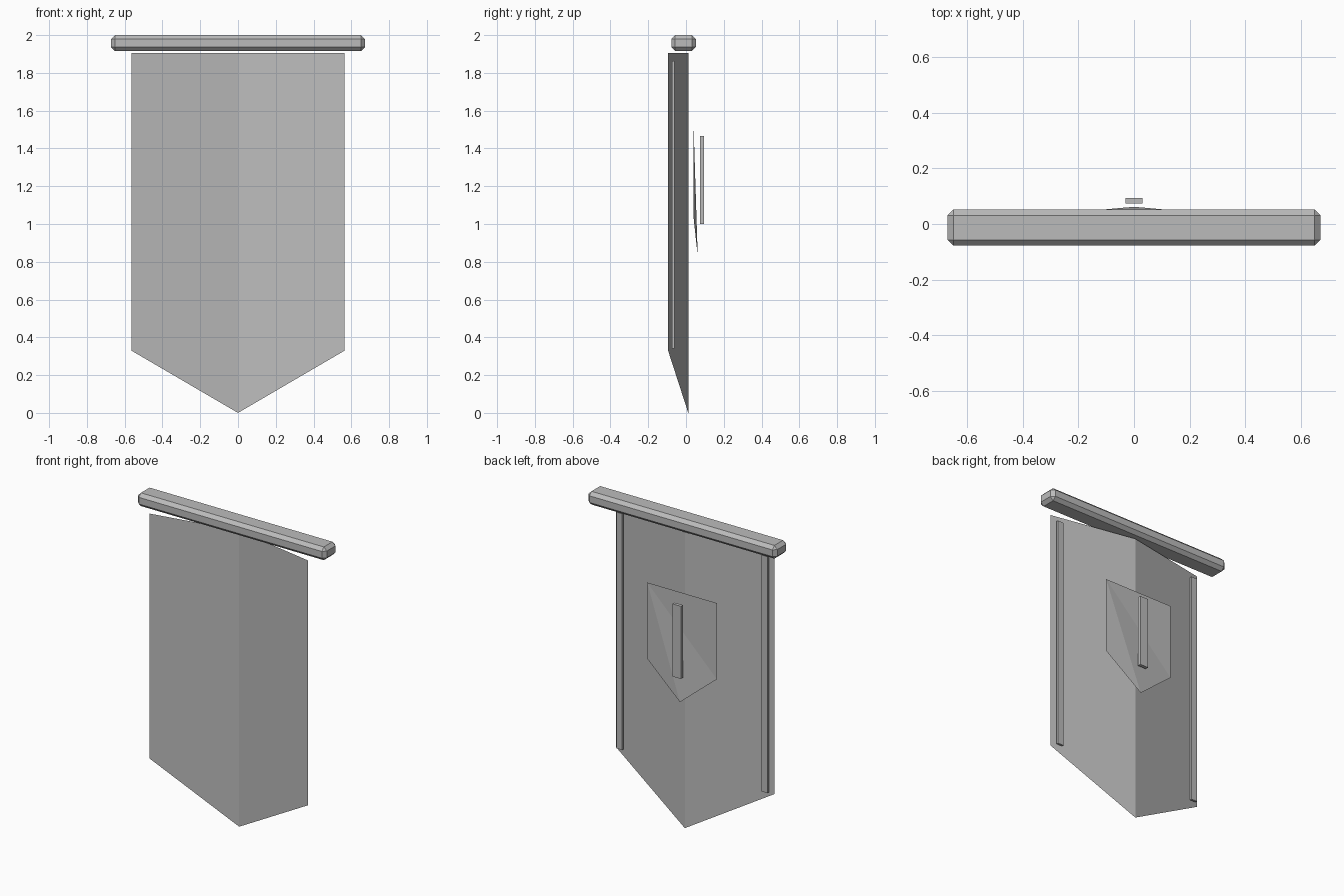
import bpy
import bmesh

cube = bpy.data.objects.get("Cube")
if cube:
    bpy.data.objects.remove(cube, do_unlink=True)

# Single grey used by every part
grey = bpy.data.materials.new("plain_grey")
grey.use_nodes = True
colour = (0.5, 0.5, 0.5, 1)
grey.diffuse_color = colour
grey.node_tree.nodes["Principled BSDF"].inputs["Base Color"].default_value = colour


def add_mesh(name, verts, faces):
    mesh = bpy.data.meshes.new(name)
    mesh.from_pydata(verts, [], faces)
    mesh.materials.append(grey)
    obj = bpy.data.objects.new(name, mesh)
    bpy.context.collection.objects.link(obj)
    return obj


def add_box(name, centre, size, bevel=0):
    bm = bmesh.new()
    bmesh.ops.create_cube(bm, size=1)
    for v in bm.verts:
        v.co = [c + p * s for c, p, s in zip(centre, v.co, size)]
    obj = add_mesh(name, [], [])
    bm.to_mesh(obj.data)
    bm.free()
    if bevel:
        mod = obj.modifiers.new("chamfer", 'BEVEL')
        mod.width = bevel
        mod.segments = 1
    return obj


# Chamfered crossbar
add_box("crossbar", (0, -0.013, 1.958), (1.344, 0.13, 0.085), 0.021)

# Folded cloth with a pointed hem
half, side_y, fold_y, top, hem = 0.565, -0.095, 0.012, 1.905, 0.33
add_mesh("cloth",
         [(-half, side_y, top), (0, fold_y, top), (half, side_y, top),
          (half, side_y, hem), (0, fold_y, 0), (-half, side_y, hem)],
         [(0, 5, 4, 1), (1, 4, 3, 2)])

# Trim strips behind each side edge
for side, label in ((1, "left"), (-1, "right")):
    add_box(label + "_trim", (side * 0.517, -0.067, 1.102), (0.042, 0.014, 1.52))

# Shield emblem, folded from one upper corner
add_mesh("shield_emblem",
         [(0.248, 0.04, 1.525), (-0.248, 0.04, 1.525), (-0.248, 0.04, 1.035),
          (0, 0.062, 0.83), (0.248, 0.04, 1.035)],
         [(0, 1, 2), (0, 2, 3), (0, 3, 4)])

# Upright bar on the shield
add_box("emblem_bar", (0, 0.084, 1.233), (0.06, 0.021, 0.467))
